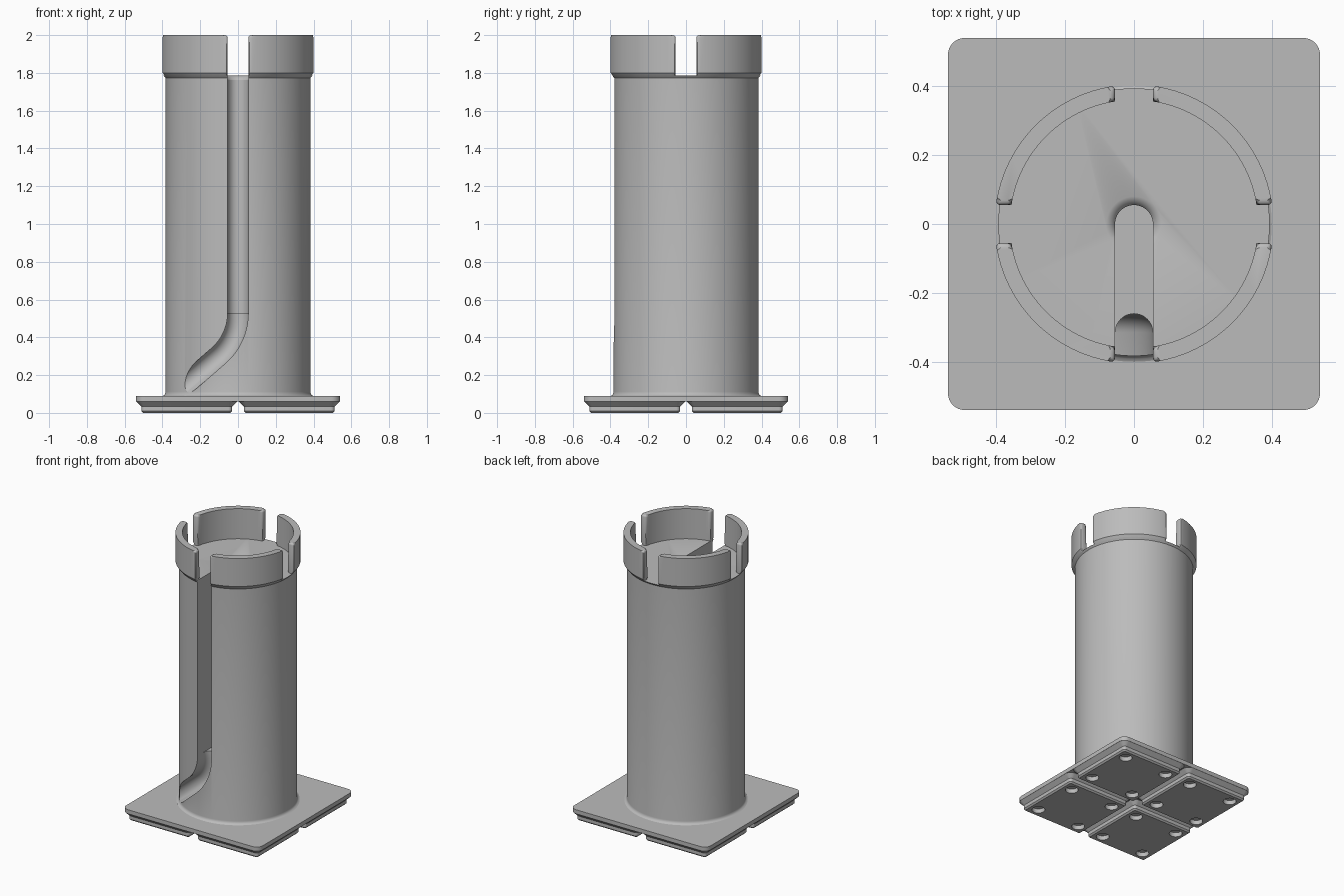
import bpy, bmesh
from math import sin, cos, asin, pi, radians
from mathutils import Matrix, Vector

if "Cube" in bpy.data.objects:
    bpy.data.objects.remove(bpy.data.objects["Cube"])

grey = bpy.data.materials.new("plain_grey")
grey.use_nodes = True
grey.diffuse_color = (0.5, 0.5, 0.5, 1)
bsdf = next(n for n in grey.node_tree.nodes if n.type == "BSDF_PRINCIPLED")
bsdf.inputs["Base Color"].default_value = grey.diffuse_color


def loft(bm, loops):
    """Skin a stack of equal-length point loops and cap both ends."""
    rings = [[bm.verts.new(p) for p in loop] for loop in loops]
    n = len(rings[0])
    for a, b in zip(rings, rings[1:]):
        for i in range(n):
            j = (i + 1) % n
            bm.faces.new((a[i], a[j], b[j], b[i]))
    bm.faces.new(rings[0][::-1])
    bm.faces.new(rings[-1])
    return rings


def make(name, bm):
    bmesh.ops.recalc_face_normals(bm, faces=bm.faces[:])
    mesh = bpy.data.meshes.new(name)
    bm.to_mesh(mesh)
    bm.free()
    ob = bpy.data.objects.new(name, mesh)
    bpy.context.collection.objects.link(ob)
    mesh.materials.append(grey)
    return ob


def lofted(name, *stacks):
    bm = bmesh.new()
    for loops in stacks:
        loft(bm, loops)
    return make(name, bm)


def activate(ob):
    bpy.ops.object.select_all(action="DESELECT")
    ob.select_set(True)
    bpy.context.view_layer.objects.active = ob


def cut(ob, cutter):
    cutter.hide_render = True
    mod = ob.modifiers.new("cut", "BOOLEAN")
    mod.operation = "DIFFERENCE"
    mod.solver = "EXACT"
    mod.object = cutter
    activate(ob)
    bpy.ops.object.modifier_apply(modifier=mod.name)
    bpy.data.objects.remove(cutter)


def circle(r, z, cx=0, cy=0, n=128):
    return [(cx + r * cos(2 * pi * i / n), cy + r * sin(2 * pi * i / n), z) for i in range(n)]


def rounded_square(half, r, z, cx=0, cy=0, steps=8):
    pts = []
    for k, (sx, sy) in enumerate([(1, 1), (-1, 1), (-1, -1), (1, -1)]):
        for i in range(steps + 1):
            a = pi / 2 * (k + i / steps)
            pts.append((cx + sx * (half - r) + r * cos(a), cy + sy * (half - r) + r * sin(a), z))
    return pts


def u_shape(r, tip_centre, front, steps=20):
    """Plan outline with a round back end and an open straight front."""
    arc = [(r * cos(pi * i / steps), tip_centre + r * sin(pi * i / steps)) for i in range(steps + 1)]
    return [(r, front)] + arc + [(-r, front)]


# Base plate
FOOT_TOP, PLATE_TOP, HALF = 0.061, 0.09, 0.54
plate = lofted("base_plate", [rounded_square(HALF, 0.048, FOOT_TOP),
                              rounded_square(HALF, 0.048, PLATE_TOP)])

# Four stepped feet with round sockets underneath
PITCH, HOLE = 0.2715, 0.168
foot_profile = [(0.23, 0.01, 0), (0.24, 0.02, 0.01), (0.24, 0.02, 0.034), (0.268, 0.048, FOOT_TOP)]
signs = [(sx, sy) for sx in (-1, 1) for sy in (-1, 1)]
feet = lofted("base_feet", *[[rounded_square(h, r, z, sx * PITCH, sy * PITCH) for h, r, z in foot_profile]
                             for sx, sy in signs])
sockets = [[circle(0.042, z, sx * PITCH + tx * HOLE, sy * PITCH + ty * HOLE, 32) for z in (-0.02, 0.031)]
           for sx, sy in signs for tx, ty in signs]
cut(feet, lofted("socket_cutter", *sockets))

# Column with a small root fillet and a flared rim
FLOOR = 1.785
column_profile = [(0.4, 0.08), (0.4, 0.09), (0.391, 0.094), (0.385, 0.102), (0.383, 0.112),
                  (0.383, 1.772), (0.394, FLOOR)]
column = lofted("column", [circle(r, z) for r, z in column_profile])

# Vertical slot from the front face to the axis
W, SLOT_FLOOR = 0.055, 0.53
slot = u_shape(W, 0, -0.6)
cut(column, lofted("slot_cutter", [[(x, y, z) for x, y in slot] for z in (SLOT_FLOOR, 1.9)]))

# Curved outlet groove sweeping down to the side
R, TURN = 0.302, radians(49)
path = [(0, SLOT_FLOOR + 0.03, 0)]
for i in range(17):
    t = TURN * i / 16
    path.append((R * (cos(t) - 1), SLOT_FLOOR - R * sin(t), t))
end_x, end_z, _ = path[-1]
path.append((end_x - 0.3 * sin(TURN), end_z - 0.3 * cos(TURN), TURN))
groove = u_shape(W - 0.0005, -0.315, -0.6)
cut(column, lofted("groove_cutter", [[(px + u * cos(t), y, pz - u * sin(t)) for u, y in groove]
                                     for px, pz, t in path]))

# Eased lip at the inner end of the slot
cut(column, lofted("lip_cutter", [circle(r, z, n=48) for r, z in
                                  [(0.05, 1.755), (0.058, 1.768), (0.066, 1.778), (0.08, FLOOR), (0.1, 1.8)]]))


# Four rounded collar segments
def collar_outline(outer, inner, z, steps=24):
    pts = []
    for r, order in ((outer, range(steps + 1)), (inner, range(steps, -1, -1))):
        a = asin(W / r)
        pts += [(r * cos(a + (pi / 2 - 2 * a) * i / steps),
                 r * sin(a + (pi / 2 - 2 * a) * i / steps), z) for i in order]
    return pts


collars = []
for k, side in enumerate(("back_left", "back_right", "front_right", "front_left")):
    bm = bmesh.new()
    rings = loft(bm, [collar_outline(r, 0.36, z) for r, z in
                      [(0.394, FLOOR), (0.405, 1.8), (0.405, 2.0)]])
    top, half = set(rings[-1]), len(rings[0]) // 2
    corners = {ring[i] for ring in rings for i in (0, half - 1, half, 2 * half - 1)}
    edges = [e for e in bm.edges if set(e.verts) <= top
             or (set(e.verts) <= corners and abs(e.verts[0].co.z - e.verts[1].co.z) > 0.005)]
    bmesh.ops.bevel(bm, geom=edges, offset=0.013, segments=3, profile=0.5, affect="EDGES")
    bm.transform(Matrix.Rotation(k * pi / 2, 4, "Z"))
    collars.append(make("collar_" + side, bm))

# Smooth curved faces, keep hard edges
for ob in [plate, feet, column] + collars:
    activate(ob)
    bpy.ops.object.shade_smooth_by_angle(angle=radians(30))
